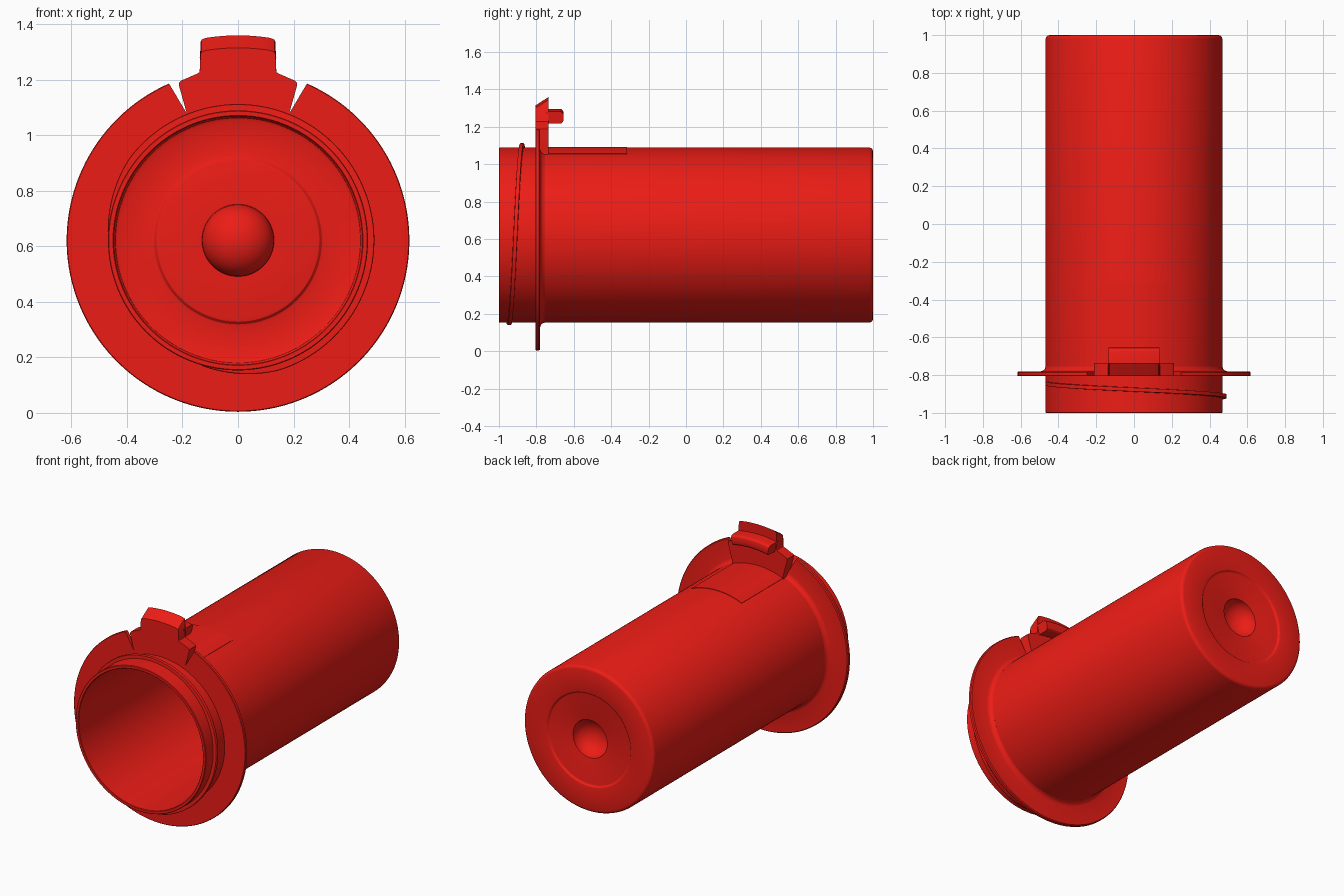
import bpy, bmesh
from math import sin, cos, radians, asin, degrees

if "Cube" in bpy.data.objects:
    bpy.data.objects.remove(bpy.data.objects["Cube"])

C = 0.621  # height of the tube axis
red = bpy.data.materials.new("red")
red.diffuse_color = (0.85, 0.012, 0.008, 1)
red.use_nodes = True
red.node_tree.nodes["Principled BSDF"].inputs["Base Color"].default_value = red.diffuse_color


def finish(name, bm, angle=30):
    bmesh.ops.remove_doubles(bm, verts=bm.verts, dist=1e-5)
    bmesh.ops.recalc_face_normals(bm, faces=bm.faces)
    me = bpy.data.meshes.new(name)
    bm.to_mesh(me)
    bm.free()
    ob = bpy.data.objects.new(name, me)
    bpy.context.collection.objects.link(ob)
    me.materials.append(red)
    bpy.ops.object.select_all(action='DESELECT')
    bpy.context.view_layer.objects.active = ob
    ob.select_set(True)
    bpy.ops.object.shade_smooth_by_angle(angle=radians(angle))
    return ob


def sweep(name, rings, closed=False):
    """Bridge sections of (radius, y, degrees clockwise from top) round the axis."""
    bm = bmesh.new()
    vs = [[bm.verts.new((r * sin(radians(a)), y, C + r * cos(radians(a))))
           for r, y, a in ring] for ring in rings]
    n, m = len(vs), len(vs[0])
    for i in range(n if closed else n - 1):
        p, q = vs[i], vs[(i + 1) % n]
        for j in range(m):
            k = (j + 1) % m
            if rings[i][j][0] == 0 and rings[i][k][0] == 0:
                continue
            bm.faces.new((p[j], p[k], q[k], q[j]))
    if not closed:
        bm.faces.new(vs[0])
        bm.faces.new(vs[-1])
    return finish(name, bm)


def partial(name, profile, a0, a1, steps):
    return sweep(name, [[(r, y, a0 + (a1 - a0) * i / steps) for r, y in profile]
                        for i in range(steps + 1)])


def dimple(rad, depth, y):
    return [(rad * sin(radians(t)), y - depth * cos(radians(t))) for t in range(0, 91, 10)]


# Tube with stepped, dimpled closed end and open front
outside = dimple(0.122, 0.1, 0.985) + [
    (0.128, 0.987), (0.285, 0.987), (0.293, 0.989), (0.302, 0.998), (0.31, 1.0),
    (0.448, 1.0), (0.458, 0.997), (0.465, 0.99), (0.468, 0.98)]
inside = dimple(0.13, 0.11, 0.967) + [
    (0.285, 0.967), (0.293, 0.969), (0.302, 0.978), (0.31, 0.98),
    (0.43, 0.98), (0.441, 0.975), (0.447, 0.965)]
tube = outside + [(0.468, -0.997), (0.465, -1.0), (0.45, -1.0), (0.447, -0.997)] + inside[::-1]
N = 144
sweep("tube", [[(r, y, 360 * i / N) for r, y in tube] for i in range(N)], True)

# Flange with fillet at the back, open at the top for the latch tab
flange = [(0.46, -0.805), (0.494, -0.805), (0.614, -0.805), (0.617, -0.802),
          (0.617, -0.786), (0.612, -0.780), (0.494, -0.780), (0.482, -0.776),
          (0.473, -0.768), (0.468, -0.755), (0.46, -0.755)]


def gap(r):
    return 22 + max(0, r - 0.494) * 14.3


sweep("flange", [[(r, y, gap(r) + (360 - 2 * gap(r)) * i / 120) for r, y in flange]
                 for i in range(121)])

# Single thread ridge, tapering out at both ends
rings = []
for i in range(97):
    t = i / 96
    a = -86 + 282 * t
    h = 0.469 + 0.022 * min(1, t * 8 + 0.05, (1 - t) * 8 + 0.05)
    y = -0.842 - 0.07 * (a + 90) / 180
    rings.append([(0.455, y - 0.012, a), (h - 0.002, y - 0.010, a), (h, y - 0.007, a),
                  (h, y + 0.007, a), (h - 0.002, y + 0.010, a), (0.455, y + 0.012, a)])
sweep("thread", rings)

# Thin spring panel on top of the tube behind the tab
w = degrees(asin(0.18 / 0.47))
partial("spring_panel", [(0.46, -0.77), (0.471, -0.77), (0.471, -0.315), (0.46, -0.315)], -w, w, 24)

# Latch tab: mirrored outline with a sloping top edge
half = [(0.183, C + 0.424), (0.185, 1.08), (0.213, 1.18), (0.212, 1.188), (0.205, 1.196),
        (0.145, 1.222), (0.138, 1.227), (0.135, 1.236), (0.135, 1.335), (0.131, 1.344)]
top = [(0.738 * sin(radians(a)), C + 0.738 * cos(radians(a))) for a in range(9, -10, -2)]
base = [(0.46 * sin(radians(a)), C + 0.46 * cos(radians(a))) for a in range(-22, 23, 4)]
outline = half + top + [(-x, z) for x, z in half[::-1]] + base
bm = bmesh.new()
front = [bm.verts.new((x, -0.805, z - 0.045 if z > 1.3 else z)) for x, z in outline]
back = [bm.verts.new((x, -0.735, z)) for x, z in outline]
bm.faces.new(front)
bm.faces.new(back[::-1])
for i in range(len(outline)):
    j = (i + 1) % len(outline)
    bm.faces.new((front[i], back[i], back[j], front[j]))
bmesh.ops.triangulate(bm, faces=[f for f in bm.faces if len(f.verts) > 4])
finish("latch_tab", bm)

# Rounded finger bar behind the tab
bar = [(0.608, -0.75), (0.608, -0.675)]
bar += [(0.628 - 0.02 * cos(radians(t)), -0.675 + 0.02 * sin(radians(t))) for t in (30, 60, 90)]
bar += [(0.655 + 0.02 * sin(radians(t)), -0.675 + 0.02 * cos(radians(t))) for t in (0, 30, 60, 90)]
bar += [(0.675, -0.75)]
partial("finger_bar", bar, -11.8, 11.8, 14)
